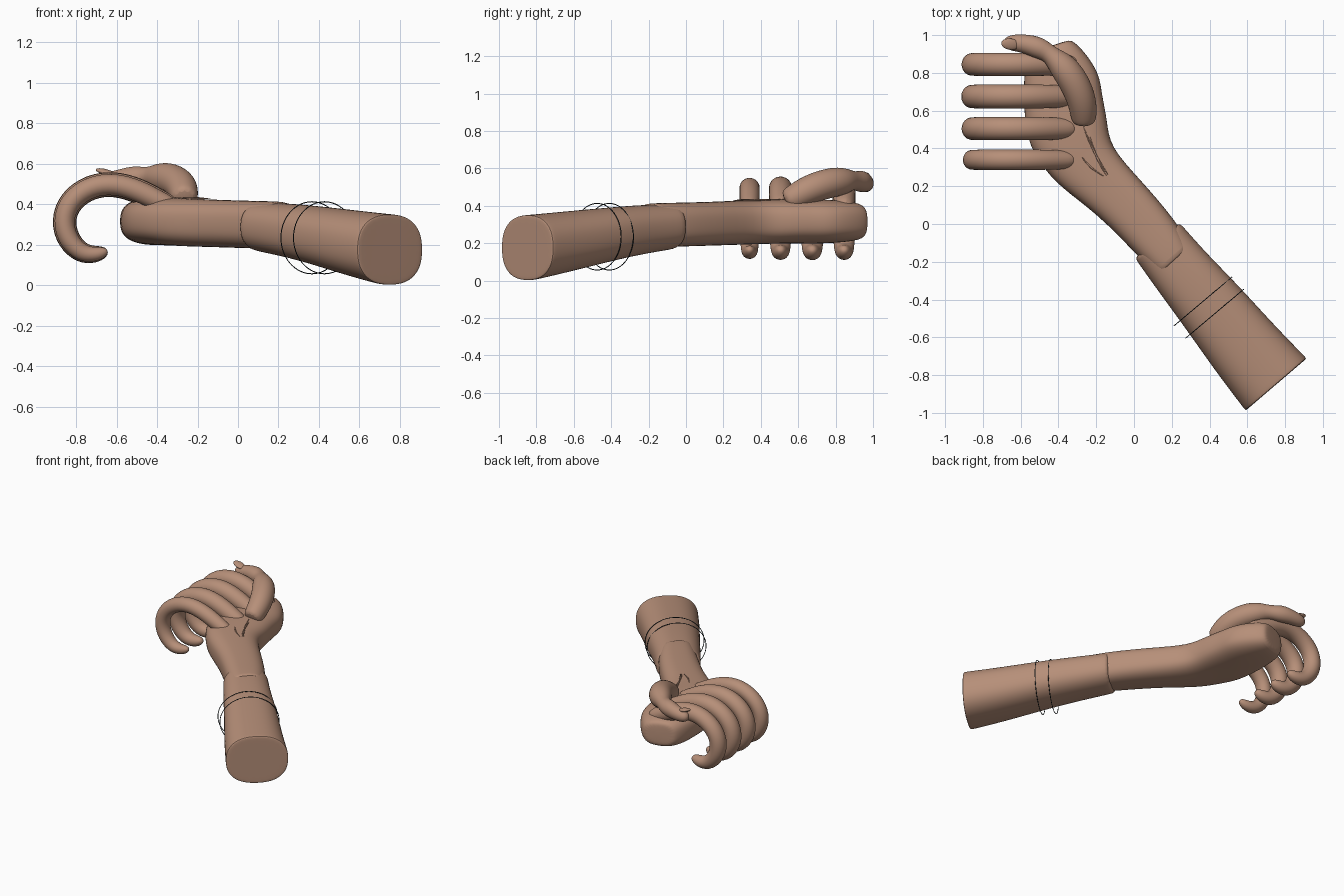
import bpy, bmesh, math
from mathutils import Vector

old = bpy.data.objects.get("Cube")
if old:
    bpy.data.objects.remove(old, do_unlink=True)


def material(name, rgb):
    m = bpy.data.materials.new(name)
    m.use_nodes = True
    m.diffuse_color = (*rgb, 1)
    m.node_tree.nodes["Principled BSDF"].inputs["Base Color"].default_value = (*rgb, 1)
    return m


skin = material("skin", (0.47, 0.275, 0.19))
dark = material("dark_band", (0.01, 0.02, 0.025))


def loft(name, rings, mat=skin, levels=2, closed=False):
    """Skin a list of equal point rings into one smooth object."""
    bm = bmesh.new()
    rows = [[bm.verts.new(p) for p in ring] for ring in rings]
    n = len(rows[0])
    pairs = list(zip(rows, rows[1:])) + ([(rows[-1], rows[0])] if closed else [])
    for a, b in pairs:
        for i in range(n):
            j = (i + 1) % n
            bm.faces.new((a[i], a[j], b[j], b[i]))
    if not closed:
        bm.faces.new(rows[0])
        bm.faces.new(rows[-1])
    bmesh.ops.recalc_face_normals(bm, faces=bm.faces)
    mesh = bpy.data.meshes.new(name)
    bm.to_mesh(mesh)
    bm.free()
    mesh.materials.append(mat)
    ob = bpy.data.objects.new(name, mesh)
    bpy.context.collection.objects.link(ob)
    if levels:
        sub = ob.modifiers.new("smooth", "SUBSURF")
        sub.levels = sub.render_levels = levels
    bpy.ops.object.select_all(action="DESELECT")
    ob.select_set(True)
    bpy.context.view_layer.objects.active = ob
    bpy.ops.object.shade_smooth_by_angle(angle=math.radians(50))
    return ob


def section(lx, ly, rx, ry, low, high, power=2.7, n=24):
    """Upright rounded cross-section spanning a left and a right point."""
    left, right = Vector((lx, ly, low)), Vector((rx, ry, low))
    mid, half = (left + right) / 2, (right - left) / 2
    ring = []
    for i in range(n):
        a = math.tau * i / n
        c, s = math.cos(a), math.sin(a)
        u = math.copysign(abs(c) ** (2 / power), c)
        v = math.copysign(abs(s) ** (2 / power), s)
        ring.append(mid + half * u + Vector((0, 0, (high - low) / 2 * (1 + v))))
    return ring


def tube(name, path, radii, mat=skin, n=12, levels=2):
    """Round tube along a path, with one radius per point."""
    pts = [Vector(p) for p in path]
    rings = []
    for i, p in enumerate(pts):
        t = (pts[min(i + 1, len(pts) - 1)] - pts[max(i - 1, 0)]).normalized()
        side = t.cross(Vector((0.3, 0.9, 0.1))) if abs(t.y) < 0.6 else t.cross(Vector((0, 0, 1)))
        side.normalize()
        up = side.cross(t)
        angles = [math.tau * k / n for k in range(n)]
        rings.append([p + (side * math.cos(a) + up * math.sin(a)) * radii[i] for a in angles])
    return loft(name, rings, mat, levels)


# Forearm, with a flat cut end
loft("forearm", [section(*s, power=2.4) for s in (
    (0.60, -0.98, 0.905, -0.72, 0.01, 0.34),
    (0.59, -0.99, 0.915, -0.71, 0.0, 0.352),
    (0.575, -0.97, 0.90, -0.695, 0.002, 0.353),
    (0.43, -0.78, 0.73, -0.52, 0.045, 0.37),
    (0.27, -0.55, 0.545, -0.315, 0.10, 0.39),
    (0.13, -0.36, 0.38, -0.15, 0.14, 0.405),
    (0.01, -0.19, 0.25, 0.0, 0.165, 0.41),
    (0.0, -0.175, 0.235, 0.01, 0.17, 0.41))])

# Wrist and palm in one run
loft("wrist_and_palm", [section(*s) for s in (
    (0.13, -0.28, 0.29, -0.12, 0.19, 0.405),
    (0.12, -0.27, 0.30, -0.12, 0.18, 0.415),
    (0.01, -0.16, 0.225, 0.015, 0.18, 0.417),
    (-0.19, 0.05, 0.04, 0.23, 0.187, 0.422),
    (-0.40, 0.20, -0.13, 0.41, 0.192, 0.43),
    (-0.49, 0.31, -0.14, 0.55, 0.197, 0.437),
    (-0.57, 0.44, -0.17, 0.69, 0.197, 0.437),
    (-0.585, 0.64, -0.18, 0.79, 0.197, 0.435),
    (-0.585, 0.80, -0.25, 0.90, 0.205, 0.43),
    (-0.55, 0.90, -0.32, 0.97, 0.22, 0.41),
    (-0.52, 0.915, -0.35, 0.975, 0.25, 0.38))])

# Four curled fingers sharing one side profile
curl = ((-0.30, 0.375), (-0.39, 0.415), (-0.49, 0.468), (-0.61, 0.505), (-0.73, 0.49),
        (-0.83, 0.42), (-0.867, 0.32), (-0.84, 0.22), (-0.77, 0.153), (-0.70, 0.152),
        (-0.66, 0.165), (-0.645, 0.172))
girth = (0.9, 1.05, 1.1, 1.1, 1.1, 1.1, 1.08, 1.05, 0.92, 0.75, 0.5, 0.2)
fingers = (("index_finger", 0.845, 0.058), ("middle_finger", 0.675, 0.06),
           ("ring_finger", 0.505, 0.058), ("little_finger", 0.34, 0.051))
for name, y, r in fingers:
    tube(name, [(x, y, z) for x, z in curl], [r * g for g in girth])

# Thumb lying over the palm, with its nail
tube("thumb", ((-0.265, 0.53, 0.42), (-0.265, 0.57, 0.44), (-0.275, 0.66, 0.49),
               (-0.325, 0.77, 0.525), (-0.40, 0.865, 0.535), (-0.48, 0.925, 0.535),
               (-0.57, 0.955, 0.525), (-0.64, 0.96, 0.515), (-0.675, 0.958, 0.512),
               (-0.69, 0.957, 0.511)),
     (0.06, 0.072, 0.082, 0.084, 0.077, 0.066, 0.053, 0.046, 0.034, 0.012))
bpy.ops.mesh.primitive_uv_sphere_add(segments=20, ring_count=12,
                                     location=(-0.655, 0.952, 0.56), rotation=(0.1, 0.25, -0.15))
nail = bpy.context.object
nail.name = "thumb_nail"
nail.scale = (0.05, 0.03, 0.014)
nail.data.materials.append(skin)
bpy.ops.object.shade_smooth()

# Fine tendon ridges on the wrist
for i, (x, y) in enumerate(((-0.27, 0.52), (-0.235, 0.47), (-0.28, 0.36))):
    end = Vector((-0.13 - 0.012 * i, 0.25, 0.427))
    start = Vector((x, y, 0.434))
    bend = (start + end) / 2 + Vector((-0.012, -0.012, 0.001))
    tube(f"tendon_{i + 1}", (start, bend, end), (0.002, 0.007, 0.002), n=8, levels=1)

# Two thin loops hanging around the forearm
across = Vector((0.765, 0.644, 0))
along = Vector((-0.644, 0.765, 0))
up = Vector((0, 0, 1))
for i, (x, y) in enumerate(((0.365, -0.41), (0.427, -0.475))):
    rings = []
    for k in range(64):
        a = math.tau * k / 64
        out = across * math.cos(a) + up * math.sin(a)
        p = Vector((x, y, 0.235)) + across * 0.2 * math.cos(a) + up * 0.178 * math.sin(a)
        rings.append([p + (out * math.cos(b) + along * math.sin(b)) * 0.0025
                      for b in (math.tau * j / 6 for j in range(6))])
    loft(f"bracelet_{i + 1}", rings, dark, levels=0, closed=True)
